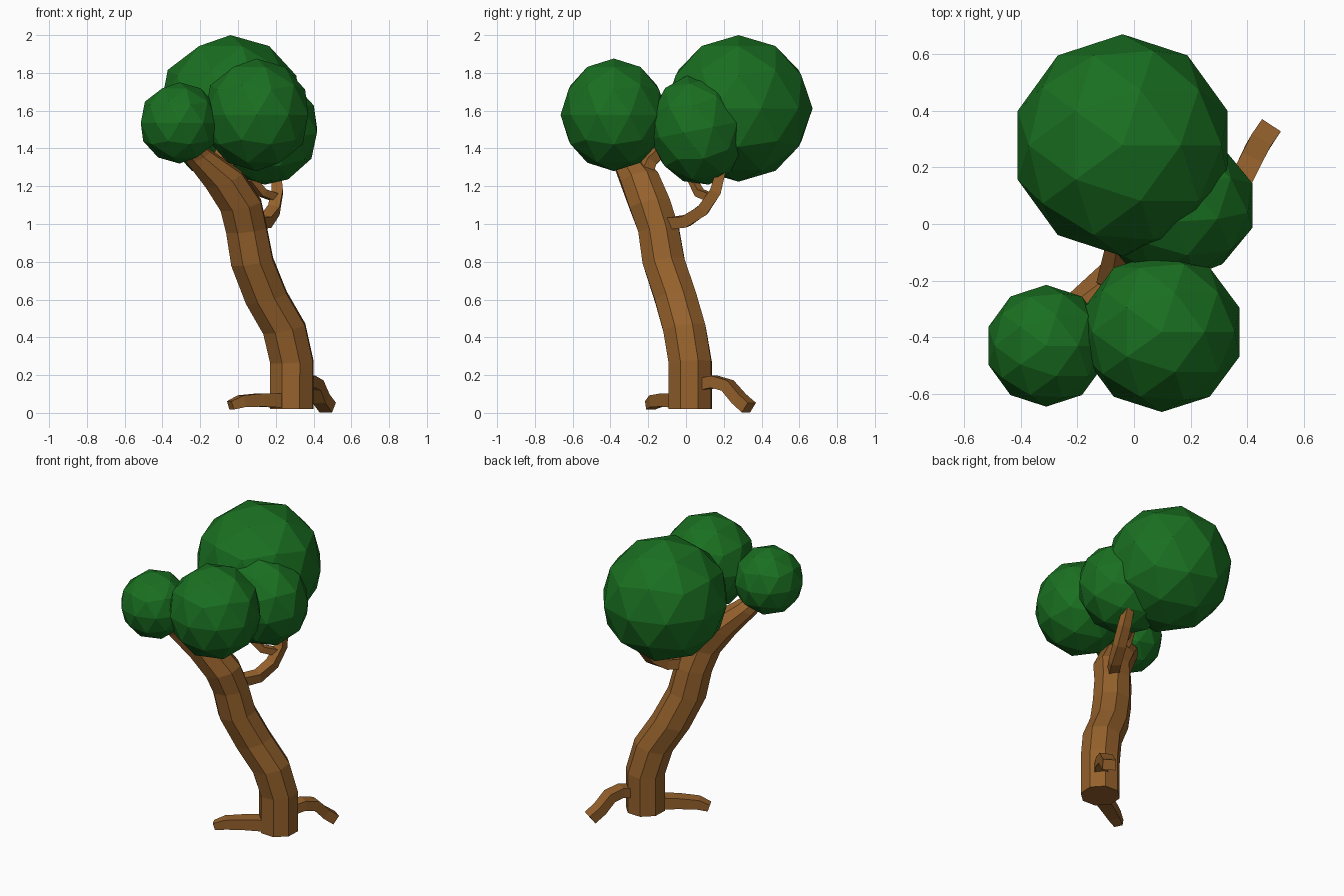
import bpy, bmesh
from math import cos, sin, pi, radians
from mathutils import Vector

if "Cube" in bpy.data.objects:
    bpy.data.objects.remove(bpy.data.objects["Cube"])


def material(name, rgb):
    m = bpy.data.materials.new(name)
    m.diffuse_color = (*rgb, 1)
    m.use_nodes = True
    m.node_tree.nodes["Principled BSDF"].inputs["Base Color"].default_value = m.diffuse_color
    return m


bark = material("bark", (0.30, 0.12, 0.025))
leaf = material("leaf", (0.01, 0.16, 0.015))


def limb(name, path, sides, ref=(0, 0, 1), turn=0.0, lift=0.0, flat=1.0):
    """Faceted tube through (x, y, z, radius) points."""
    pts = [Vector(p[:3]) for p in path]
    bm = bmesh.new()
    rings = []
    for i, p in enumerate(pts):
        d = Vector()
        if i > 0:
            d += (p - pts[i - 1]).normalized()
        if i < len(pts) - 1:
            d += (pts[i + 1] - p).normalized()
        d = (d.normalized() + Vector((0, 0, lift))).normalized()
        u = Vector(ref).cross(d).normalized()
        v = d.cross(u)
        r = path[i][3]
        ring = []
        for k in range(sides):
            a = turn + 2 * pi * k / sides
            ring.append(bm.verts.new(p + r * (cos(a) * u + flat * sin(a) * v)))
        rings.append(ring)
    for a, b in zip(rings, rings[1:]):
        for k in range(sides):
            n = (k + 1) % sides
            bm.faces.new((a[k], a[n], b[n], b[k]))
    bm.faces.new(rings[0][::-1])
    bm.faces.new(rings[-1])
    bmesh.ops.recalc_face_normals(bm, faces=bm.faces)
    me = bpy.data.meshes.new(name)
    bm.to_mesh(me)
    bm.free()
    me.materials.append(bark)
    ob = bpy.data.objects.new(name, me)
    bpy.context.collection.objects.link(ob)


# Leaning octagonal trunk that narrows into the upper left limb
limb("trunk", [(.285, .022, .02, .122), (.285, .022, .27, .122),
               (.245, -.008, .445, .122), (.15, -.055, .61, .12),
               (.075, -.118, .80, .12), (.045, -.145, .97, .116),
               (.015, -.19, 1.10, .118), (-.075, -.245, 1.235, .11),
               (-.21, -.325, 1.36, .075), (-.30, -.41, 1.46, .05)],
     8, ref=(0, 1, 0), turn=radians(20), lift=.8)

# Branches
limb("side_branch", [(.07, -.12, 1.0, .045), (.15, .0, 1.015, .044),
                     (.19, .09, 1.075, .044), (.208, .155, 1.17, .042),
                     (.20, .19, 1.30, .035)], 4, ref=(1, 0, 0), turn=pi / 4)
limb("side_twig", [(.20, .13, 1.14, .03), (.13, .07, 1.165, .03),
                   (.07, .03, 1.24, .025)], 4, turn=pi / 4)
limb("upper_branch", [(-.05, -.24, 1.22, .055), (-.085, -.19, 1.34, .05),
                      (-.06, -.06, 1.46, .04), (-.04, .1, 1.55, .03)],
     5, ref=(1, 0, 0))

# Roots
limb("front_root", [(.25, -.02, .065, .064), (.12, -.10, .068, .058),
                    (.02, -.16, .062, .052), (-.04, -.19, .04, .038)],
     4, turn=pi / 4, flat=.85)
limb("back_root", [(.32, .06, .145, .056), (.375, .15, .165, .056),
                   (.41, .22, .145, .056), (.44, .28, .075, .056),
                   (.475, .333, .028, .056)], 4, turn=pi / 4, flat=.8)

# Leaf balls: centre, radii, tilt about x
balls = [("large_leaf_ball", (-.04, .278, 1.612), (.39, .392, .388), 0),
         ("front_leaf_ball", (.098, -.382, 1.578), (.288, .282, .298), 0),
         ("small_leaf_ball", (-.31, -.43, 1.535), (.215, .215, .215), 0),
         ("right_leaf_ball", (.142, .065, 1.498), (.29, .26, .295), 11)]
for name, loc, size, tilt in balls:
    bpy.ops.mesh.primitive_ico_sphere_add(subdivisions=2, radius=1, location=loc,
                                          rotation=(radians(tilt), 0, 0))
    ob = bpy.context.object
    ob.name = name
    ob.scale = size
    ob.data.materials.append(leaf)
